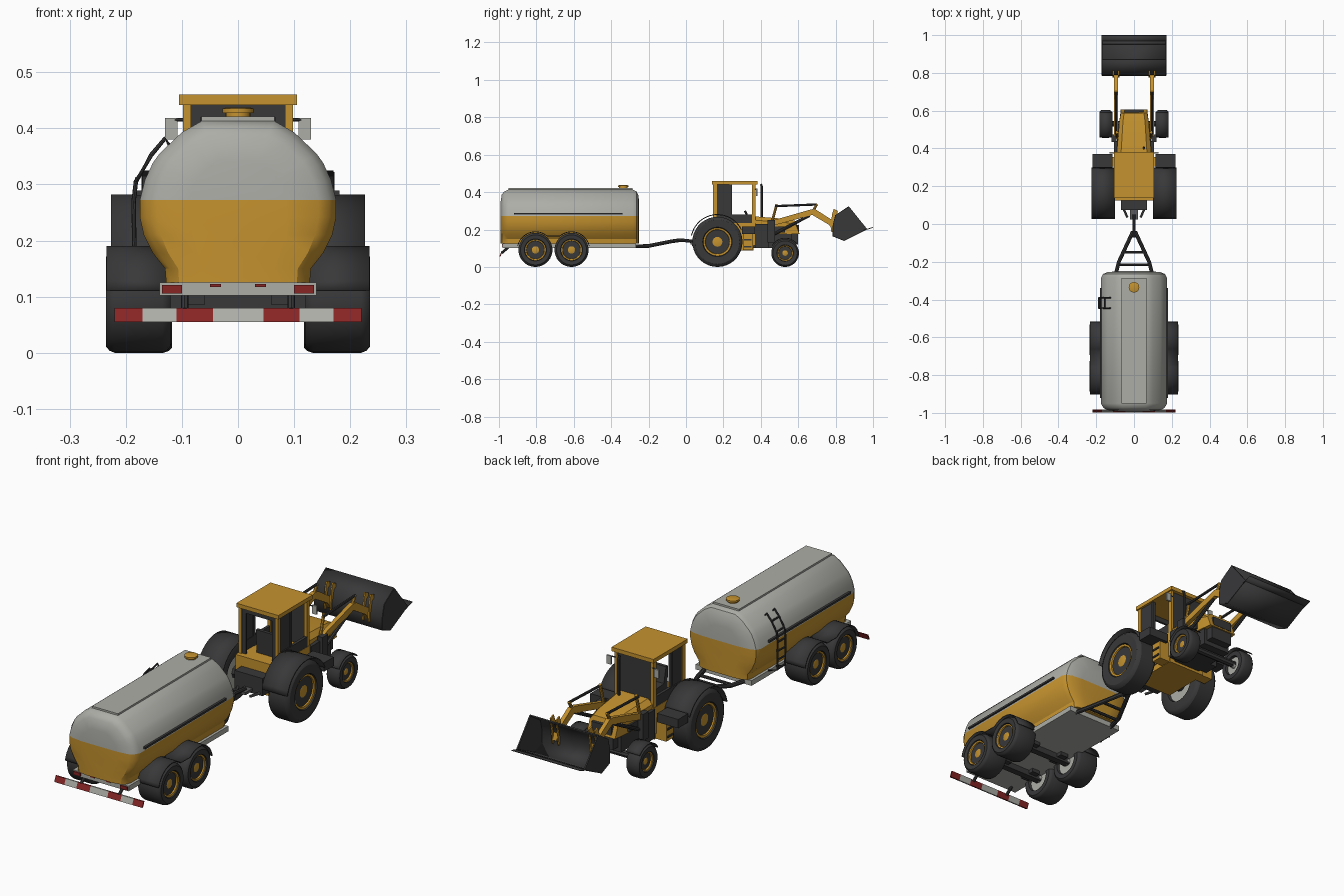
import bpy, bmesh, math
from mathutils import Vector

if "Cube" in bpy.data.objects:
    bpy.data.objects.remove(bpy.data.objects["Cube"])

def material(name, r, g, b):
    m = bpy.data.materials.new(name)
    m.diffuse_color = (r, g, b, 1)
    m.use_nodes = True
    m.node_tree.nodes["Principled BSDF"].inputs["Base Color"].default_value = m.diffuse_color
    return m

YEL = material("yellow_paint", 0.56, 0.29, 0.028)
GREY = material("light_grey", 0.42, 0.42, 0.39)
DARK = material("dark_rubber", 0.04, 0.04, 0.042)
MID = material("mid_grey", 0.10, 0.10, 0.105)
RED = material("red", 0.25, 0.018, 0.018)

def finish(name, bm, *mats, mirror=False, solid=0):
    bmesh.ops.recalc_face_normals(bm, faces=bm.faces)
    me = bpy.data.meshes.new(name)
    bm.to_mesh(me)
    bm.free()
    ob = bpy.data.objects.new(name, me)
    bpy.context.collection.objects.link(ob)
    for m in mats:
        me.materials.append(m)
    if solid:
        s = ob.modifiers.new("thickness", 'SOLIDIFY')
        s.thickness, s.offset = solid, 0
    if mirror:
        ob.modifiers.new("mirror", 'MIRROR')
    return ob

def prism(name, pts, x0, x1, mat, mirror=False):
    """(y, z) outline extruded along x"""
    bm = bmesh.new()
    f = bm.faces.new([bm.verts.new((x0, y, z)) for y, z in pts])
    new = bmesh.ops.extrude_face_region(bm, geom=[f])['geom']
    bmesh.ops.translate(bm, vec=(x1 - x0, 0, 0), verts=[v for v in new if isinstance(v, bmesh.types.BMVert)])
    return finish(name, bm, mat, mirror=mirror)

def box(name, x0, x1, y0, y1, z0, z1, mat, mirror=False):
    return prism(name, [(y0, z0), (y1, z0), (y1, z1), (y0, z1)], x0, x1, mat, mirror)

def sheet(name, pts, x0, x1, mat, t=0.006, mirror=False):
    """open (y, z) line swept along x and thickened"""
    bm = bmesh.new()
    a, b = ([bm.verts.new((x, y, z)) for y, z in pts] for x in (x0, x1))
    for i in range(len(pts) - 1):
        bm.faces.new((a[i], a[i + 1], b[i + 1], b[i]))
    return finish(name, bm, mat, mirror=mirror, solid=t)

def loft(bm, rings, cap=True):
    vs = [[bm.verts.new(p) for p in r] for r in rings]
    n = len(rings[0])
    for r, s in zip(vs, vs[1:]):
        for i in range(n):
            bm.faces.new((r[i], r[(i + 1) % n], s[(i + 1) % n], s[i]))
    if cap:
        bm.faces.new(vs[0])
        bm.faces.new(vs[-1])

def tube(name, pts, r, mat, mirror=False, n=8):
    """round bar through a list of points"""
    bm = bmesh.new()
    P = [Vector(p) for p in pts]
    rings = []
    for i, p in enumerate(P):
        d = (P[min(i + 1, len(P) - 1)] - P[max(i - 1, 0)]).normalized()
        u = d.cross(Vector((0, 0, 1)) if abs(d.z) < 0.9 else Vector((0, 1, 0))).normalized()
        w = d.cross(u)
        rings.append([p + r * (math.cos(k * math.tau / n) * u + math.sin(k * math.tau / n) * w) for k in range(n)])
    loft(bm, rings)
    return finish(name, bm, mat, mirror=mirror)

def arc(cy, cz, r, a0, a1, n=12):
    A = [math.radians(a0 + (a1 - a0) * i / n) for i in range(n + 1)]
    return [(cy + r * math.cos(a), cz + r * math.sin(a)) for a in A]

def lathe(name, prof, cy, cz, mat, n=36):
    """(x, radius) profile turned about an axle along x"""
    bm = bmesh.new()
    loft(bm, [[(x, cy + r * math.cos(k * math.tau / n), cz + r * math.sin(k * math.tau / n))
               for k in range(n)] for x, r in prof])
    return finish(name, bm, mat, mirror=True)

def wheel(name, cy, R, r, x0, x1):
    lathe(name + "_tyre", [(x0 + .015, r), (x0, r * 1.05), (x0, R * .88), (x0 + .006, R * .96), (x0 + .015, R),
          (x1 - .015, R), (x1 - .006, R * .96), (x1, R * .88), (x1 - .002, r * 1.05), (x1 - .014, r)], cy, R, DARK)
    lathe(name + "_hub", [(x1 - .03, r), (x1 - .006, r), (x1 - .008, r * .88), (x1 - .03, r * .78), (x1 - .03, r * .5),
          (x1 - .016, r * .45), (x1 - .012, r * .25)], cy, R, YEL)
    lathe(name + "_inner_disc", [(x0 + .012, r), (x0 + .014, r * .3), (x0, r * .28)], cy, R, GREY)

# tank: lofted cross-section with domed ends, yellow below the seam
half = [(.065, .413), (.10, .393), (.14, .355), (.152, .338), (.166, .308), (.175, .272), (.175, .242),
        (.168, .21), (.152, .178), (.13, .15), (.128, .125)]
sec = half + [(-x, z) for x, z in reversed(half)]
bm = bmesh.new()
loft(bm, [[(x * s, y, .272 + (z - .272) * (s if z > .272 else 1)) for x, z in sec]
          for y, s in ((-.992, .5), (-.985, .82), (-.972, .93), (-.95, 1), (-.285, 1), (-.265, .94), (-.255, .8), (-.25, .5))])
bmesh.ops.bisect_plane(bm, geom=bm.verts[:] + bm.edges[:] + bm.faces[:], plane_co=(0, 0, .272), plane_no=(0, 0, 1))
for f in bm.faces:
    f.material_index = int(f.calc_center_median().z < .272)
finish("tank", bm, GREY, YEL)
box("tank_walkway", -.065, .065, -.95, -.285, .40, .421, GREY)
box("tank_side_rail", .17, .181, -.92, -.34, .28, .289, DARK, True)
bm = bmesh.new()
loft(bm, [[(r * math.cos(k * math.tau / 24), -.335 + r * math.sin(k * math.tau / 24), z) for k in range(24)]
          for z, r in ((.415, .022), (.427, .022), (.427, .028), (.435, .028), (.437, .022))])
finish("filler_cap", bm, YEL)

# ladder on the left side
for y in (-.445, -.39):
    tube("ladder_rail", [(-.12, y, .365), (-.13, y, .382), (-.155, y, .352), (-.182, y, .305), (-.186, y, .27), (-.184, y, .14), (-.14, y, .125)], .004, DARK)
for x, z in ((-.155, .352), (-.18, .31), (-.186, .265), (-.186, .225), (-.185, .185), (-.184, .145)):
    tube("ladder_rung", [(x, -.445, z), (x, -.39, z)], .004, DARK)

# trailer chassis, drawbar and bumper
box("trailer_platform", -.14, .14, -.98, -.268, .102, .125, GREY)
tube("drawbar_side", [(.10, -.28, .11), (.08, -.2, .112), (.022, -.075, .137), (.006, -.04, .142)], .010, DARK, True)
for y, w, z in ((-.215, .085, .111), (-.15, .057, .122)):
    tube("drawbar_cross", [(-w, y, z), (w, y, z)], .007, DARK)
tube("drawbar_tongue", [(0, -.07, .14), (0, -.02, .143), (0, .05, .135)], .009, DARK)
edges = [-.22, -.17, -.11, -.045, .045, .11, .17, .22]
for i in range(7):
    prism("bumper_stripe", [(-.998, .055), (-.992, .055), (-.982, .08), (-.988, .08)], edges[i], edges[i + 1], GREY if i % 2 else RED)
tube("bumper_bracket", [(.095, -.95, .105), (.095, -.985, .075)], .007, DARK, True)
box("tail_light", .10, .135, -.985, -.978, .106, .121, RED, True)
box("marker_light", .03, .05, -.984, -.978, .117, .123, RED, True)
for y in (-.805, -.612):
    wheel("trailer_wheel", y, .091, .056, .12, .235)
    box("trailer_axle", -.13, .13, y - .015, y + .015, .075, .102, DARK)
    box("spring_block", .06, .10, y - .04, y + .04, .085, .102, DARK, True)
sheet("trailer_fender", arc(-.805, .091, .097, 168, 50) + arc(-.612, .091, .097, 130, 12), .115, .234, DARK, .004, True)
prism("fender_infill", [(-.89, .14)] + arc(-.805, .091, .097, 145, 50) + arc(-.612, .091, .097, 130, 35) + [(-.53, .14)], .112, .125, DARK, True)

# tractor wheels and fenders
wheel("rear_wheel", .168, .134, .075, .118, .224)
wheel("front_wheel", .53, .074, .042, .118, .183)
sheet("rear_fender", arc(.168, .138, .142, 168, 25, 16), .10, .226, DARK, .005, True)
box("fender_front_box", .115, .22, .30, .37, .175, .215, DARK, True)
sheet("front_fender", arc(.53, .074, .08, 150, 40), .115, .183, DARK, .004, True)
tube("rear_axle", [(-.15, .168, .134), (.15, .168, .134)], .028, DARK)
tube("front_axle", [(-.14, .53, .08), (.14, .53, .08)], .015, DARK)

# tractor body
box("cab_base", -.10, .10, .125, .375, .115, .235, YEL)
box("belly_plate", -.095, .095, .13, .36, .088, .116, YEL)
box("engine_block", -.07, .07, .35, .565, .10, .18, DARK)
box("front_weight", -.055, .055, .555, .60, .12, .178, DARK)
bm = bmesh.new()
loft(bm, [[(-w, y + d, .176), (-w, y, t - .02), (-w * .75, y, t), (w * .75, y, t), (w, y, t - .02), (w, y + d, .176)]
          for y, w, t, d in ((.37, .092, .27, 0), (.54, .078, .256, 0), (.587, .07, .246, .02))])
finish("hood", bm, YEL)
box("hood_vent", .07, .09, .42, .53, .185, .215, DARK, True)
box("grille", -.05, .05, .59, .605, .185, .225, DARK)
box("side_step", .095, .15, .305, .355, .09, .185, YEL, True)
for z in (.105, .14):
    box("step_tread", .10, .155, .31, .35, z, z + .008, DARK, True)
box("battery_box", .07, .105, .37, .44, .10, .23, DARK, True)
box("rear_hitch_block", -.07, .07, .075, .13, .11, .19, DARK)
tube("lift_link", [(.06, .09, .12), (.035, .035, .115)], .006, MID, True)
box("hitch_hook", -.02, .02, .025, .08, .12, .132, MID)

# cab
box("cab_roof", -.105, .105, .138, .382, .442, .46, YEL)
for n, y0, y1, m in (("rear_pillar", .145, .165, YEL), ("middle_pillar", .232, .246, DARK), ("front_pillar", .352, .372, YEL)):
    box(n, .084, .098, y0, y1, .23, .445, m, True)
box("rear_side_window", .088, .094, .163, .235, .27, .445, DARK, True)
box("door_sill", .086, .099, .163, .354, .23, .28, DARK, True)
box("rear_window_frame", .066, .09, .15, .16, .235, .445, DARK, True)
box("rear_window_header", -.07, .07, .15, .16, .42, .445, DARK)
box("windscreen", -.088, .088, .36, .366, .235, .445, DARK)
prism("seat", [(.19, .23), (.275, .23), (.275, .265), (.215, .27), (.20, .34), (.185, .34)], -.04, .04, DARK)
tube("steering_column", [(0, .345, .235), (0, .315, .30)], .006, DARK)
box("mirror", .108, .130, .374, .382, .38, .418, GREY, True)
tube("mirror_arm", [(.09, .37, .415), (.12, .379, .415)], .003, DARK, True)
tube("exhaust", [(.052, .405, .25), (.052, .405, .43), (.052, .40, .443)], .006, DARK)

# front loader
box("loader_tower", .092, .118, .435, .475, .13, .25, DARK, True)
prism("loader_arm", [(.45, .225), (.45, .245), (.67, .308), (.695, .306), (.79, .245), (.802, .20), (.785, .195),
                     (.765, .225), (.675, .278), (.47, .222)], .086, .105, YEL, True)
tube("lift_cylinder", [(.095, .47, .175), (.095, .66, .275)], .008, DARK, True)
tube("link_post", [(.09, .46, .24), (.09, .485, .335)], .007, YEL, True)
tube("tilt_cylinder", [(.095, .475, .325), (.095, .70, .334)], .006, DARK, True)
tube("bellcrank", [(.095, .675, .29), (.095, .70, .336)], .007, YEL, True)
prism("bucket_bracket", [(.775, .19), (.795, .18), (.812, .30), (.79, .31), (.78, .28)], .078, .084, YEL, True)
prism("bucket_bracket_outer", [(.775, .19), (.795, .18), (.812, .30), (.79, .31), (.78, .28)], .107, .113, YEL, True)
shell = [(.872, .322), (.80, .275), (.787, .22), (.787, .165), (.845, .142), (.968, .203)]
sheet("bucket_shell", shell, -.17, .17, DARK, .006)
prism("bucket_side", shell, .166, .172, DARK, True)
sheet("bucket_lip", [(.95, .196), (.999, .211)], -.172, .172, DARK, .004)

# smooth shading with sharp edges kept
for ob in bpy.data.objects:
    ob.select_set(True)
    bpy.context.view_layer.objects.active = ob
bpy.ops.object.shade_smooth_by_angle(angle=math.radians(30))
